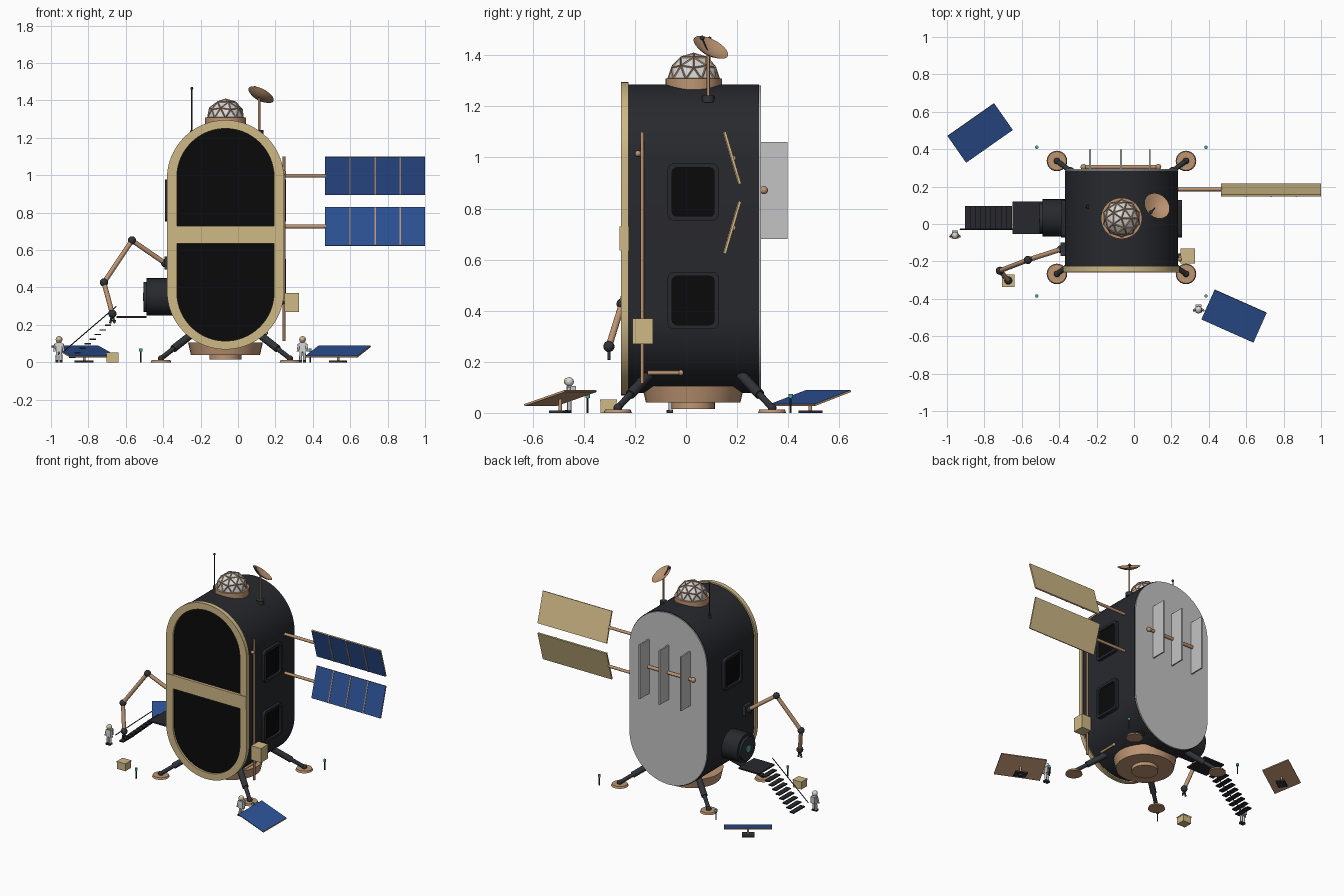
import bpy, bmesh, math
from mathutils import Matrix, Vector

old = bpy.data.objects.get("Cube")
if old:
    bpy.data.objects.remove(old, do_unlink=True)


def material(name, *rgb):
    m = bpy.data.materials.new(name)
    m.use_nodes = True
    m.diffuse_color = (*rgb, 1)
    m.node_tree.nodes["Principled BSDF"].inputs["Base Color"].default_value = (*rgb, 1)
    return m


GOLD = material("pale gold", 0.62, 0.48, 0.24)
COPPER = material("copper", 0.51, 0.3, 0.17)
HULL = material("charcoal hull", 0.021, 0.022, 0.027)
BLACK = material("black glass", 0.003, 0.003, 0.003)
GREY = material("radiator grey", 0.55, 0.55, 0.56)
WHITE = material("off white", 0.68, 0.68, 0.68)
BLUE = material("solar blue", 0.025, 0.08, 0.29)
TEAL = material("teal light", 0.08, 0.4, 0.36)
STEEL = material("dark steel", 0.03, 0.033, 0.038)


def finish(name, bm, *mats):
    bmesh.ops.recalc_face_normals(bm, faces=bm.faces)
    me = bpy.data.meshes.new(name)
    bm.to_mesh(me)
    bm.free()
    for m in mats:
        me.materials.append(m)
    me.shade_smooth()
    me.set_sharp_from_angle(angle=math.radians(32))
    ob = bpy.data.objects.new(name, me)
    bpy.context.scene.collection.objects.link(ob)
    return ob


def box(name, mat, centre, size, place=Matrix(), face=None, face_mat=None):
    """Box; the face looking along `face` may get its own material."""
    bm = bmesh.new()
    bmesh.ops.create_cube(bm, size=1)
    if face:
        bm.normal_update()
        for f in bm.faces:
            f.material_index = int(f.normal.dot(Vector(face)) > 0.9)
    bm.transform(place @ Matrix.Translation(centre) @ Matrix.Diagonal((*size, 1)))
    return finish(name, bm, mat, *([face_mat] if face else []))


def rod(name, mat, p, q, r, r2=None, sides=16):
    p, q = Vector(p), Vector(q)
    place = Matrix.Translation((p + q) / 2) @ (q - p).to_track_quat('Z', 'Y').to_matrix().to_4x4()
    bm = bmesh.new()
    bmesh.ops.create_cone(bm, cap_ends=True, segments=sides, radius1=r,
                          radius2=r if r2 is None else r2, depth=(q - p).length, matrix=place)
    return finish(name, bm, mat)


def ball(name, mat, centre, r):
    bm = bmesh.new()
    bmesh.ops.create_uvsphere(bm, u_segments=16, v_segments=10, radius=r,
                              matrix=Matrix.Translation(centre))
    return finish(name, bm, mat)


def outline(u, v, hw, hh, r, steps=20):
    """Rounded rectangle; with r equal to hw it becomes a capsule."""
    pts = []
    for k, (su, sv) in enumerate([(1, 1), (-1, 1), (-1, -1), (1, -1)]):
        for i in range(steps + 1):
            a = (k + i / steps) * math.pi / 2
            pts.append((u + su * (hw - r) + r * math.cos(a), v + sv * (hh - r) + r * math.sin(a)))
    return pts


def prism(name, mat, outer, d0, d1, axis='y', inner=None):
    """Extrude an outline along an axis, optionally with a hole."""
    bm = bmesh.new()

    def ring(pts, d):
        return [bm.verts.new((p[0], d, p[1]) if axis == 'y' else (d, *p)) for p in pts]

    def join(a, b):
        for i in range(len(a)):
            bm.faces.new((a[i - 1], a[i], b[i], b[i - 1]))
    a, b = ring(outer, d0), ring(outer, d1)
    join(a, b)
    if inner:
        c, d = ring(inner, d0), ring(inner, d1)
        join(c, d)
        join(a, c)
        join(b, d)
    else:
        bm.faces.new(a)
        bm.faces.new(b)
    bmesh.ops.remove_doubles(bm, verts=bm.verts, dist=1e-6)
    return finish(name, bm, mat)


CX, CY, CZ = -0.067, 0.028, 0.682

# Capsule-section hull, front frame and windows, rear plate
prism("hull", HULL, outline(CX, CZ, 0.303, 0.604, 0.303), -0.235, 0.286)
prism("front_frame", GOLD, outline(CX, CZ, 0.313, 0.613, 0.313), -0.255, -0.225,
      inner=outline(CX, CZ, 0.26, 0.568, 0.26))
prism("front_glass", BLACK, outline(CX, CZ, 0.265, 0.572, 0.265), -0.241, -0.23)
box("front_crossbar", GOLD, (CX, -0.242, CZ), (0.62, 0.036, 0.094))
prism("rear_plate", GREY, outline(CX, CZ, 0.3, 0.6, 0.3), 0.284, 0.294)

# Side windows
for label, z, x0, x1 in [("left_upper", 0.865, 0.225, 0.257), ("left_lower", 0.44, 0.225, 0.257),
                         ("right_upper", 0.865, -0.36, -0.391)]:
    prism(label + "_window_frame", HULL, outline(CY, z, 0.1, 0.112, 0.025, 5), x0, x1, 'x',
          outline(CY, z, 0.082, 0.095, 0.018, 5))
    prism(label + "_window", BLACK, outline(CY, z, 0.084, 0.097, 0.018, 5), x0, (x0 + x1) / 2, 'x')

# Underside thruster base
rod("base_drum", COPPER, (CX, CY, 0.04), (CX, CY, 0.105), 0.185, 0.2, 32)
rod("base_nozzle", COPPER, (CX, CY, 0.016), (CX, CY, 0.045), 0.085, sides=32)

# Landing legs
for sx in (-1, 1):
    for sy in (-1, 1):
        foot = Vector((CX + sx * 0.345, 0.035 + sy * 0.302, 0.02))
        top = Vector((CX + sx * 0.18, 0.035 + sy * 0.18, 0.15))
        rod("foot_pad", COPPER, (*foot.xy, 0), (*foot.xy, 0.013), 0.055, 0.05, 24)
        rod("leg_upper", STEEL, top, top.lerp(foot, 0.6), 0.02)
        rod("leg_lower", STEEL, top, foot, 0.013)
        ball("ankle", STEEL, foot, 0.017)

# Geodesic dome
rod("dome_ring", COPPER, (CX, 0.03, 1.265), (CX, 0.03, 1.31), 0.11, sides=32)
for label, mat in [("dome_panes", WHITE), ("dome_struts", COPPER)]:
    bm = bmesh.new()
    bmesh.ops.create_icosphere(bm, subdivisions=2, radius=0.1)
    bmesh.ops.bisect_plane(bm, geom=bm.verts[:] + bm.edges[:] + bm.faces[:], dist=1e-4,
                           plane_co=(0, 0, 0), plane_no=(0, 0, 1), clear_inner=True)
    bm.transform(Matrix.Translation((CX, 0.03, 1.307)))
    dome = finish(label, bm, mat)
    dome.data.shade_flat()
dome.modifiers.new("struts", 'WIREFRAME').thickness = 0.007

# Dish antenna and whip antenna
hub = Vector((0.113, 0.087, 1.412))
rod("dish_mount", STEEL, (*hub.xy, 1.215), (*hub.xy, 1.242), 0.024)
rod("dish_mast", COPPER, (*hub.xy, 1.22), hub, 0.006)
bm = bmesh.new()
ring = [bm.verts.new((r, 0, h)) for r, h in
        [(0, 0), (0.03, 0.004), (0.055, 0.012), (0.075, 0.024), (0.054, 0.016), (0.03, 0.008), (0, 0.004)]]
edges = [bm.edges.new(pair) for pair in zip(ring, ring[1:])]
bmesh.ops.spin(bm, geom=ring + edges, cent=(0, 0, 0), axis=(0, 0, 1), steps=28, angle=2 * math.pi)
bmesh.ops.remove_doubles(bm, verts=bm.verts, dist=1e-5)
tilt = Vector((0.42, 0.42, 0.8)).to_track_quat('Z', 'Y').to_matrix().to_4x4()
bm.transform(Matrix.Translation(hub) @ tilt)
finish("dish", bm, COPPER)
rod("dish_feed_arm", STEEL, hub, (0.09, 0.063, 1.468), 0.003)
ball("dish_feed", STEEL, (0.09, 0.063, 1.468), 0.009)
rod("whip_mount", STEEL, (-0.247, 0.092, 1.21), (-0.247, 0.092, 1.24), 0.01)
rod("whip_antenna", STEEL, (-0.247, 0.092, 1.22), (-0.247, 0.092, 1.465), 0.003, sides=8)
ball("whip_tip", STEEL, (-0.247, 0.092, 1.465), 0.008)

# Solar wings
for label, z, lean in [("upper", 0.998, 0.285), ("lower", 0.726, -0.285)]:
    place = Matrix.Translation((0.733, 0.182, z)) @ Matrix.Rotation(lean, 4, 'X')
    box(label + "_wing", GOLD, (0, 0, 0), (0.535, 0.01, 0.213), place, (0, -1, 0), BLUE)
    for x in (-0.134, 0, 0.134):
        box(label + "_wing_rib", COPPER, (x, -0.006, 0), (0.007, 0.005, 0.213), place)
    rod(label + "_wing_boom", COPPER, (0.22, 0.185, z), (0.47, 0.185, z), 0.01)

# Left side pipework and equipment box
rod("side_pipe", COPPER, (0.246, -0.172, 0.115), (0.246, -0.172, 1.1), 0.007)
ball("pipe_valve", COPPER, (0.246, -0.188, 1.015), 0.012)
rod("lower_pipe", COPPER, (0.15, -0.15, 0.157), (0.15, -0.02, 0.157), 0.008)
ball("lower_pipe_end", COPPER, (0.15, -0.02, 0.157), 0.011)
box("equipment_box", GOLD, (0.287, -0.17, 0.32), (0.076, 0.08, 0.1))
rod("equipment_bracket", STEEL, (0.2, -0.17, 0.32), (0.26, -0.17, 0.32), 0.012)

# Rear radiator fins and coolant pipe
for x in (-0.235, -0.07, 0.084):
    box("radiator_fin", GREY, (x, 0.345, 0.87), (0.01, 0.105, 0.38))
rod("coolant_pipe", COPPER, (-0.27, 0.305, 0.872), (0.13, 0.305, 0.872), 0.011)
for x in (-0.27, 0.13):
    ball("coolant_pipe_end", COPPER, (x, 0.305, 0.872), 0.016)

# Airlock, landing and stairs
rod("airlock", HULL, (-0.34, 0.033, 0.35), (-0.49, 0.033, 0.35), 0.1, sides=32)
rod("airlock_door", STEEL, (-0.48, 0.033, 0.35), (-0.505, 0.033, 0.35), 0.08, sides=32)
rod("airlock_light", TEAL, (-0.5, 0.033, 0.35), (-0.509, 0.033, 0.35), 0.022)
box("landing", HULL, (-0.57, 0.033, 0.242), (0.16, 0.175, 0.01))
for i in range(9):
    box("stair_step", HULL, (-0.668 - i * 0.0272, 0.033, 0.222 - i * 0.0245), (0.034, 0.125, 0.007))
rod("stair_rail", STEEL, (-0.65, -0.028, 0.3), (-0.93, -0.028, 0.06), 0.003, sides=8)

# Robotic arm
joints = [Vector(p) for p in [(-0.39, -0.135, 0.53), (-0.567, -0.192, 0.652),
                              (-0.717, -0.25, 0.427), (-0.672, -0.302, 0.26)]]
box("arm_base", STEEL, (-0.377, -0.135, 0.53), (0.03, 0.07, 0.07))
for a, b in zip(joints, joints[1:]):
    rod("arm_segment", COPPER, a, b, 0.013)
for p in joints:
    ball("arm_joint", STEEL, p, 0.022)
for dx in (-0.012, 0.012):
    rod("gripper_finger", STEEL, joints[3], joints[3] + Vector((dx, 0, -0.052)), 0.006)

# Ground solar panels on stands
for label, x, y, turn in [("rear", -0.823, 0.487, 35), ("front", 0.535, -0.492, -24)]:
    place = (Matrix.Translation((x, y, 0.058)) @ Matrix.Rotation(math.radians(turn), 4, 'Z')
             @ Matrix.Rotation(0.31, 4, 'X'))
    box(label + "_ground_panel", COPPER, (0, 0, 0), (0.305, 0.182, 0.008), place, (0, 0, 1), BLUE)
    rod(label + "_panel_post", COPPER, (x, y, 0), (x, y, 0.055), 0.007)
    box(label + "_panel_foot", STEEL, (0, 0, 0.005), (0.08, 0.06, 0.01),
        Matrix.Translation((x, y, 0)) @ Matrix.Rotation(math.radians(turn), 4, 'Z'))

# Marker lamps and crate
for x in (-0.52, 0.385):
    for y in (-0.385, 0.41):
        rod("lamp_post", STEEL, (x, y, 0), (x, y, 0.06), 0.004, sides=8)
        rod("lamp", TEAL, (x, y, 0.058), (x, y, 0.074), 0.009)
box("crate", GOLD, (-0.672, -0.303, 0.025), (0.064, 0.062, 0.05))
box("crate_lid", GOLD, (-0.672, -0.303, 0.049), (0.068, 0.066, 0.008))

# Crew figures
for x, y in [(-0.957, -0.06), (0.345, -0.457)]:
    for s in (-1, 1):
        rod("crew_leg", GREY, (x + s * 0.01, y, 0.01), (x + s * 0.009, y, 0.058), 0.008)
        box("crew_boot", STEEL, (x + s * 0.01, y - 0.004, 0.006), (0.015, 0.026, 0.012))
        rod("crew_arm", GREY, (x + s * 0.019, y, 0.1), (x + s * 0.025, y - 0.006, 0.058), 0.006)
    box("crew_torso", WHITE, (x, y, 0.08), (0.032, 0.022, 0.05))
    box("crew_backpack", GREY, (x, y + 0.018, 0.083), (0.03, 0.016, 0.045))
    ball("crew_helmet", WHITE, (x, y, 0.122), 0.018)
    ball("crew_visor", GOLD, (x, y - 0.007, 0.123), 0.0145)
